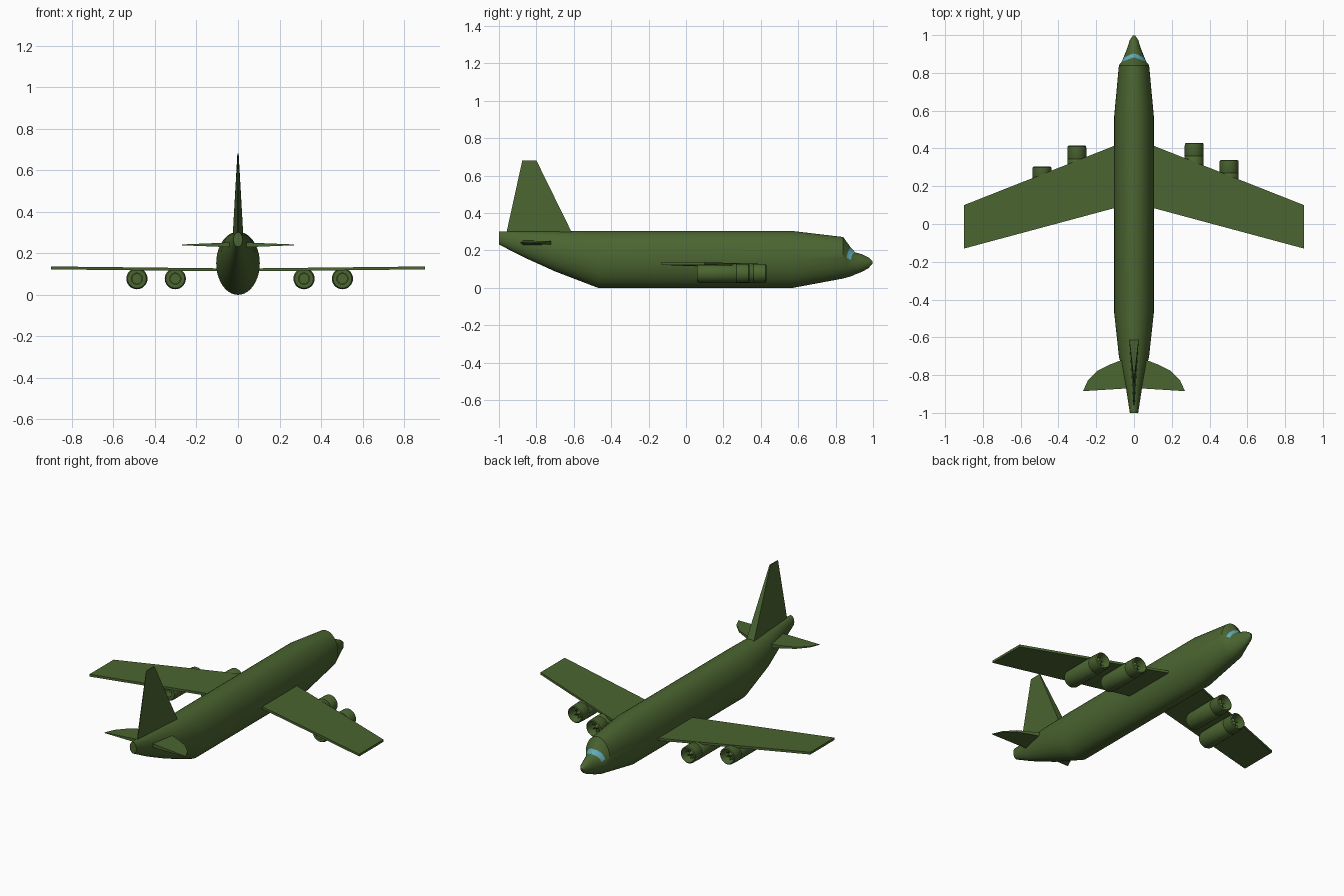
import bpy, bmesh
from math import pi, cos, sin, radians

if "Cube" in bpy.data.objects:
    bpy.data.objects.remove(bpy.data.objects["Cube"])


def material(name, rgb):
    m = bpy.data.materials.new(name)
    m.diffuse_color = (*rgb, 1)
    m.use_nodes = True
    m.node_tree.nodes["Principled BSDF"].inputs["Base Color"].default_value = m.diffuse_color
    return m


GREEN = material("olive_green", (0.07, 0.13, 0.03))
BLUE = material("window_blue", (0.12, 0.42, 0.5))


def finish(name, bm, smooth=False):
    bmesh.ops.recalc_face_normals(bm, faces=bm.faces)
    me = bpy.data.meshes.new(name)
    bm.to_mesh(me)
    bm.free()
    ob = bpy.data.objects.new(name, me)
    bpy.context.collection.objects.link(ob)
    me.materials.append(GREEN)
    if smooth:
        bpy.ops.object.select_all(action='DESELECT')
        ob.select_set(True)
        bpy.context.view_layer.objects.active = ob
        bpy.ops.object.shade_smooth_by_angle(angle=radians(30))
    return ob


def bridge(bm, rings, closed=False):
    faces = []
    n = len(rings[0])
    for a, b in zip(rings, rings[1:] + rings[:1] if closed else rings[1:]):
        faces.append([bm.faces.new((a[i], a[(i + 1) % n], b[(i + 1) % n], b[i])) for i in range(n)])
    return faces


def solid(name, lower, upper):
    """Closed block between two matching outlines."""
    bm = bmesh.new()
    a = [bm.verts.new(p) for p in lower]
    b = [bm.verts.new(p) for p in upper]
    bridge(bm, [a, b])
    bm.faces.new(a)
    bm.faces.new(b)
    return finish(name, bm)


# Fuselage: (y, bottom, top, half width, sweep back of the sides)
SECTIONS = [
    (-1.00, .232, .302, .022, 0), (-.87, .165, .303, .042, 0), (-.70, .088, .304, .080, 0),
    (-.47, .000, .304, .105, 0), (.57, .000, .304, .105, 0), (.84, .050, .272, .080, 0),
    (.883, .062, .213, .066, .025), (.905, .072, .190, .056, .025),
    (.940, .085, .180, .036, .010), (.975, .105, .163, .022, 0), (.998, .130, .142, .006, 0)]
N = 40
bm = bmesh.new()
rings = []
for y, z0, z1, w, sweep in SECTIONS:
    rings.append([bm.verts.new((w * cos(t), y - sweep * abs(cos(t)), (z0 + z1) / 2 + (z1 - z0) / 2 * sin(t)))
                  for t in (2 * pi * i / N for i in range(N))])
strips = bridge(bm, rings)
bm.faces.new(rings[0])
bm.faces.new(rings[-1])
# Cockpit window band across the upper front
for f in strips[6][2:N // 2 - 2]:
    f.material_index = 1
fuselage = finish("fuselage", bm, True)
fuselage.data.materials.append(BLUE)

# Wings and tailplanes, mirrored by side
WING = [(.0, .455), (.9, .10), (.9, -.13), (.0, .112)]
TAIL = [(.0, -.70), (.07, -.722), (.13, -.745), (.19, -.775), (.245, -.83), (.27, -.885), (.0, -.868)]
for s, side in ((1, "right"), (-1, "left")):
    def wing(x, y, top):
        return (s * x, y, .113 + .010 * x / .9 + (.014 if top else 0))

    solid(side + "_wing", [wing(x, y, 0) for x, y in WING], [wing(x, y, 1) for x, y in WING])

    def tail(x, y, k):
        return (s * x, y, .241 + k * (.013 - .011 * x / .27))

    solid(side + "_tailplane", [tail(x, y, -1) for x, y in TAIL], [tail(x, y, 1) for x, y in TAIL])

# Tail fin: blunt leading edge, narrow trailing edge
FIN = [(-.61, .295, .025), (-.80, .682, .003), (-.875, .682, .001), (-.96, .295, .003)]
solid("tail_fin", [(-w, y, z) for y, z, w in FIN], [(w, y, z) for y, z, w in FIN])

# Engines: hollow nacelle, fan blades and spinner
NACELLE = [(.000, .043), (-.006, .049), (-.085, .051), (-.090, .049), (-.095, .051), (-.345, .051),
           (-.362, .045), (-.362, .027), (-.300, .027), (-.035, .036)]
SIDES = 28
for name, cx, front in (("right_inner", .318, .43), ("right_outer", .503, .34),
                        ("left_inner", -.302, .415), ("left_outer", -.487, .305)):
    cz = .078
    scale = .28 / .362

    def ring(bm, dy, r):
        return [bm.verts.new((cx + r * cos(2 * pi * i / SIDES), front + dy * scale, cz + r * sin(2 * pi * i / SIDES)))
                for i in range(SIDES)]

    bm = bmesh.new()
    bridge(bm, [ring(bm, dy, r) for dy, r in NACELLE], closed=True)
    finish(name + "_engine", bm, True)

    bm = bmesh.new()
    for k in range(8):
        t = 2 * pi * k / 8
        quad = []
        for r, half, dy in ((.008, -.20, -.05), (.036, -.20, -.055), (.036, .20, -.035), (.008, .20, -.04)):
            quad.append(bm.verts.new((cx + r * cos(t + half), front + dy, cz + r * sin(t + half))))
        bm.faces.new(quad)
    finish(name + "_fan_blades", bm)

    bm = bmesh.new()
    cone = [ring(bm, dy, r) for dy, r in ((-.02, .001), (-.04, .010), (-.075, .014), (-.08, .034))]
    bridge(bm, cone)
    bm.faces.new(cone[0])
    back = ring(bm, -.30, .025)
    bm.faces.new(back)
    finish(name + "_spinner", bm, True)
